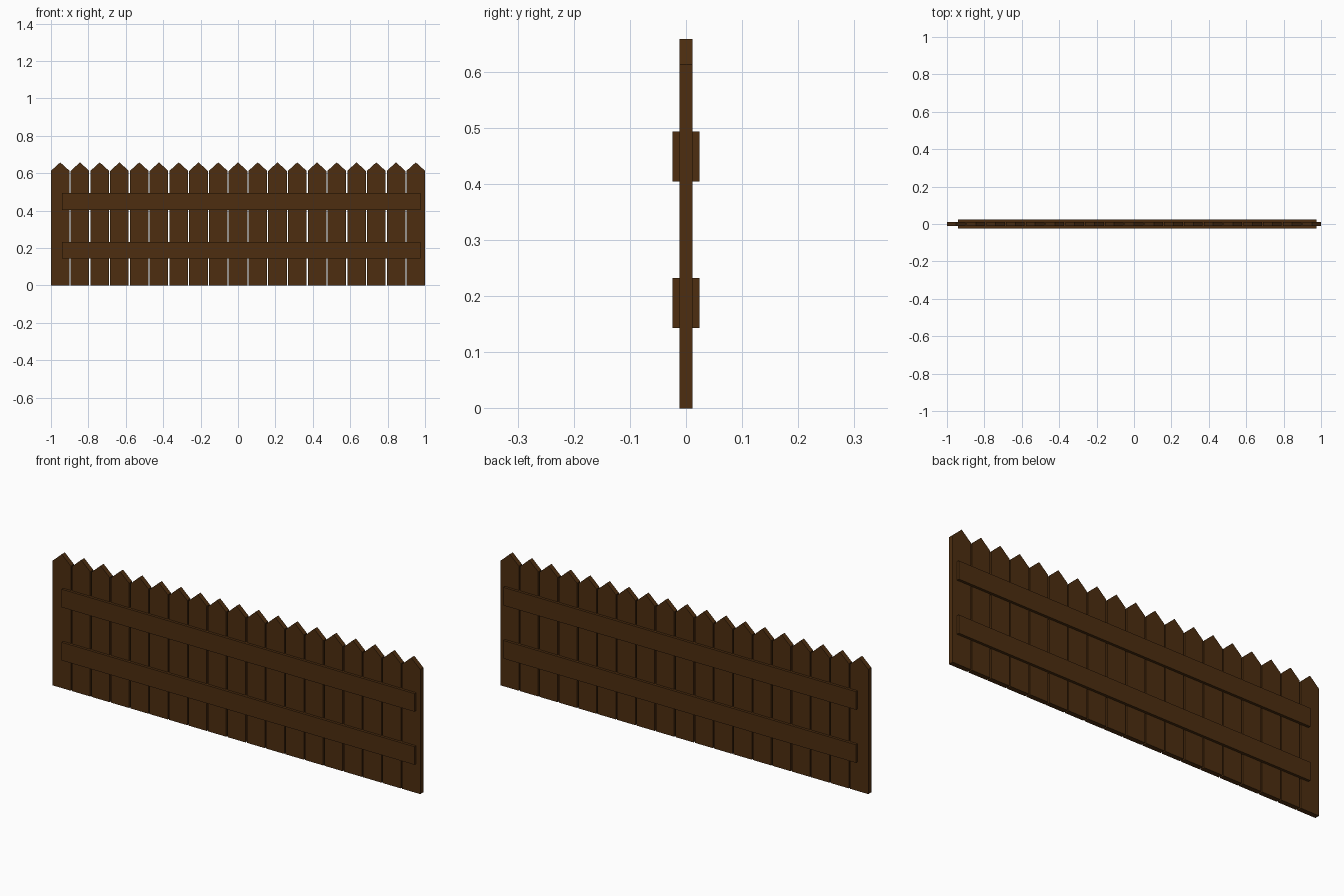
import bpy

if "Cube" in bpy.data.objects:
    bpy.data.objects.remove(bpy.data.objects["Cube"])

# Single dark brown wood colour
wood = bpy.data.materials.new("dark_brown_wood")
wood.diffuse_color = (0.074, 0.027, 0.005, 1)
wood.use_nodes = True
wood.node_tree.nodes["Principled BSDF"].inputs["Base Color"].default_value = wood.diffuse_color


def extrude_profile(name, profile, half_depth):
    """Solid from a front (x, z) outline, extruded symmetrically in y."""
    n = len(profile)
    verts = [(x, y, z) for y in (-half_depth, half_depth) for x, z in profile]
    faces = [list(range(n)), list(range(2 * n - 1, n - 1, -1))]
    faces += [[i, i + n, (i + 1) % n + n, (i + 1) % n] for i in range(n)]
    mesh = bpy.data.meshes.new(name)
    mesh.from_pydata(verts, [], faces)
    mesh.materials.append(wood)
    obj = bpy.data.objects.new(name, mesh)
    bpy.context.collection.objects.link(obj)
    return obj


# Pointed pickets
COUNT, WIDTH = 19, 0.099
pitch = (2 - WIDTH) / (COUNT - 1)
h = WIDTH / 2
for i in range(COUNT):
    picket = extrude_profile(
        f"picket_{i + 1}",
        [(-h, 0), (h, 0), (h, 0.613), (0, 0.658), (-h, 0.613)], 0.012)
    picket.location.x = -1 + h + i * pitch

# Horizontal rails, standing proud on both sides
for name, z0, z1 in (("lower_rail", 0.143, 0.232), ("upper_rail", 0.404, 0.493)):
    extrude_profile(name, [(-0.942, z0), (0.977, z0), (0.977, z1), (-0.942, z1)], 0.0245)
